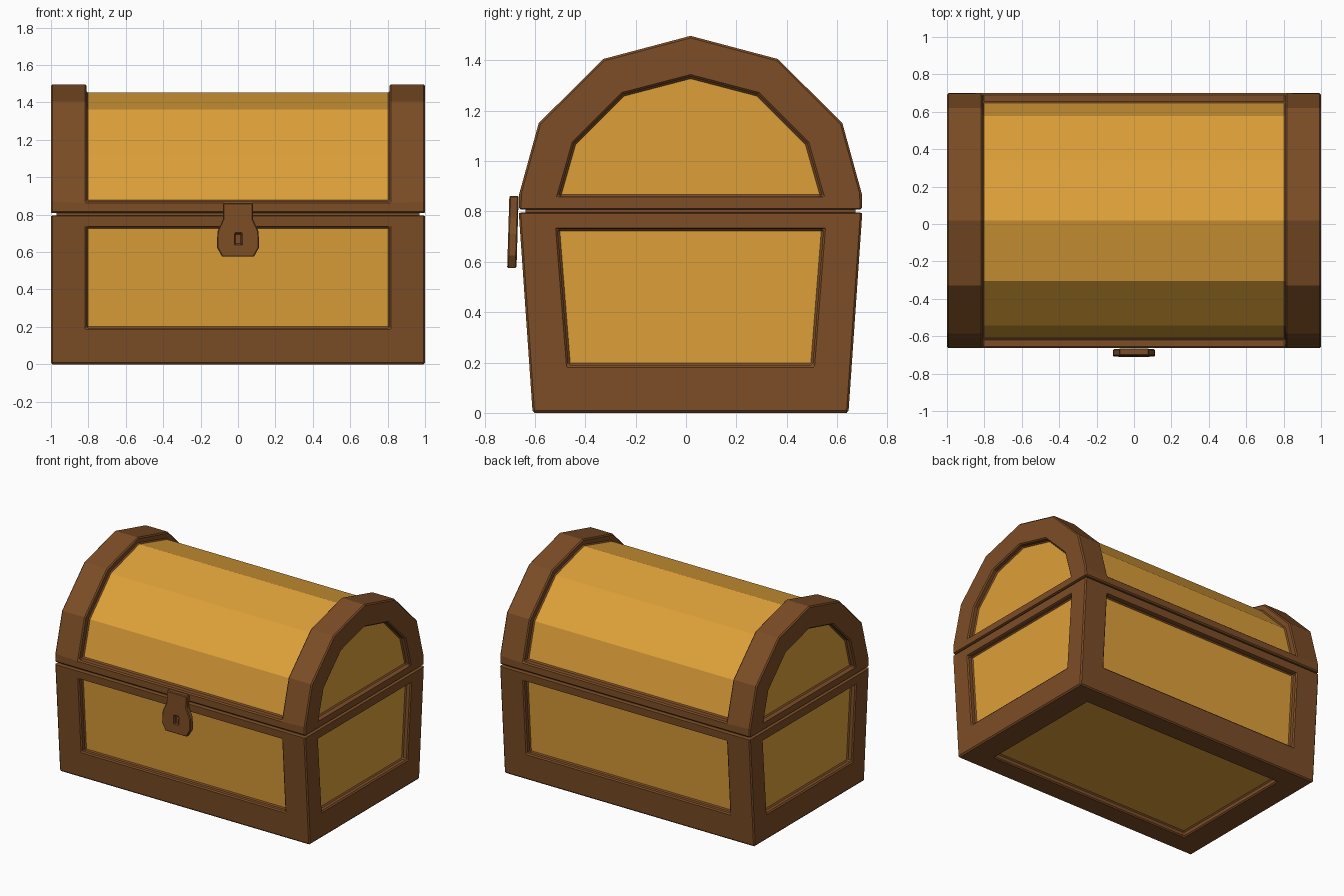
import bpy, bmesh
from mathutils import Vector

if "Cube" in bpy.data.objects:
    bpy.data.objects.remove(bpy.data.objects["Cube"])

CY = 0.018          # y of the chest's middle
XI = 0.81           # inner edge of the end frames
DEPTH = 0.04        # panel recess


def material(name, rgb):
    m = bpy.data.materials.new(name)
    m.diffuse_color = (*rgb, 1)
    m.use_nodes = True
    m.node_tree.nodes["Principled BSDF"].inputs["Base Color"].default_value = m.diffuse_color
    return m


brown = material("dark brown wood", (0.202, 0.074, 0.019))
gold = material("golden wood", (0.73, 0.352, 0.041))


def face(bm, pts, mat=0):
    f = bm.faces.new([bm.verts.new(p) for p in pts])
    f.material_index = mat


def recess(bm, outer, inner, push):
    """Frame ring, recess walls and sunken gold panel."""
    deep = [Vector(p) + Vector(push) for p in inner]
    n = len(outer)
    for i in range(n):
        j = (i + 1) % n
        face(bm, [outer[i], outer[j], inner[j], inner[i]])
        face(bm, [inner[i], inner[j], deep[j], deep[i]])
    face(bm, deep, 1)


def finish(bm, name, bevel=0.008):
    bmesh.ops.remove_doubles(bm, verts=bm.verts, dist=0.0005)
    bmesh.ops.recalc_face_normals(bm, faces=bm.faces)
    me = bpy.data.meshes.new(name)
    bm.to_mesh(me)
    bm.free()
    me.materials.append(brown)
    me.materials.append(gold)
    ob = bpy.data.objects.new(name, me)
    bpy.context.collection.objects.link(ob)
    if bevel:
        b = ob.modifiers.new("soft_edges", 'BEVEL')
        b.width = bevel
        b.segments = 1
        b.limit_method = 'ANGLE'
        b.angle_limit = 0.75
        b.material = 0
    return ob


def box(name, lo, hi, bevel=0):
    bm = bmesh.new()
    bmesh.ops.create_cube(bm, size=1)
    for v in bm.verts:
        v.co = [(a + b) / 2 + c * (b - a) for a, b, c in zip(lo, hi, v.co)]
    return finish(bm, name, bevel)


# Chest body: tapered box with five recessed panels
TOP = 0.795


def half(z):
    return 0.627 + 0.055 * z / TOP


bm = bmesh.new()
for s in (-1, 1):
    # front and back
    def wall(x, z):
        return (x, CY + s * half(z), z)
    recess(bm, [wall(-1, 0), wall(1, 0), wall(1, TOP), wall(-1, TOP)],
           [wall(-XI, .195), wall(XI, .195), wall(XI, .735), wall(-XI, .735)],
           (0, -s * DEPTH, 0))

    # left and right ends
    def end(k, z, inset=0):
        return (s, CY + k * (half(z) - inset), z)
    recess(bm, [end(-1, 0), end(1, 0), end(1, TOP), end(-1, TOP)],
           [end(-1, .19, .155), end(1, .19, .155), end(1, .73, .15), end(-1, .73, .15)],
           (-s * DEPTH, 0, 0))
corners = [(-1, -1), (1, -1), (1, 1), (-1, 1)]
recess(bm, [(x, CY + y * half(0), 0) for x, y in corners],
       [(x * XI, CY + y * (half(0) - .155), 0) for x, y in corners], (0, 0, DEPTH))
face(bm, [(x, CY + y * half(TOP), TOP) for x, y in corners])
finish(bm, "chest_body")


# Lid: arched end frames, sunken roof boards, rails front and back
def arch(right):
    return [(CY - w, z) for w, z in right] + [(CY + w, z) for w, z in right[-2::-1]]


O = arch([(.682, .808), (.68, .87), (.603, 1.15), (.347, 1.405), (0, 1.497)])
E = arch([(.523, .86), (.51, .905), (.463, 1.07), (.268, 1.265), (0, 1.335)])
M = [None] + arch([(.63, .87), (.56, 1.123), (.322, 1.363), (0, 1.452)])

bm = bmesh.new()
for s in (-1, 1):
    recess(bm, [(s, *p) for p in O], [(s, *p) for p in E], (-s * DEPTH, 0, 0))
    for i in range(8):
        face(bm, [(s, *O[i]), (s, *O[i + 1]), (s * XI, *O[i + 1]), (s * XI, *O[i])])
    for i in range(1, 7):
        face(bm, [(s * XI, *O[i]), (s * XI, *O[i + 1]), (s * XI, *M[i + 1]), (s * XI, *M[i])])


def span(a, b, mat=0):
    face(bm, [(-XI, *a), (XI, *a), (XI, *b), (-XI, *b)], mat)


for i in range(1, 7):
    span(M[i], M[i + 1], 1)
for i, j in ((0, 1), (8, 7)):
    span(O[i], O[j])
    span(O[j], M[j])
xs = [-1, -XI, XI, 1]
face(bm, [(x, *O[0]) for x in xs] + [(x, *O[8]) for x in xs[::-1]])
finish(bm, "lid")

# Core closing the seam between body and lid
box("seam_core", (-.97, CY - .655, .77), (.97, CY + .655, .83))

# Latch plate with keyhole, leaning slightly
L = [(.08, .862), (.08, .775), (.11, .71), (.113, .625), (.085, .575)]
outline = L + [(-x, z) for x, z in L[::-1]]
bm = bmesh.new()
rings = [[(x, y + (z - .575) * .03, z) for x, z in outline] for y in (-.71, -.673)]
for r in rings:
    face(bm, r)
for i in range(len(outline)):
    j = (i + 1) % len(outline)
    face(bm, [rings[0][i], rings[0][j], rings[1][j], rings[1][i]])
latch = finish(bm, "latch", 0)
cutter = box("keyhole_cutter", (-.018, -.8, .64), (.018, -.685, .7))
cutter.hide_render = True
cutter.hide_viewport = True
cut = latch.modifiers.new("keyhole", 'BOOLEAN')
cut.operation = 'DIFFERENCE'
cut.object = cutter
b = latch.modifiers.new("soft_edges", 'BEVEL')
b.width = 0.005
b.segments = 1
b.limit_method = 'ANGLE'
b.angle_limit = 1.2
